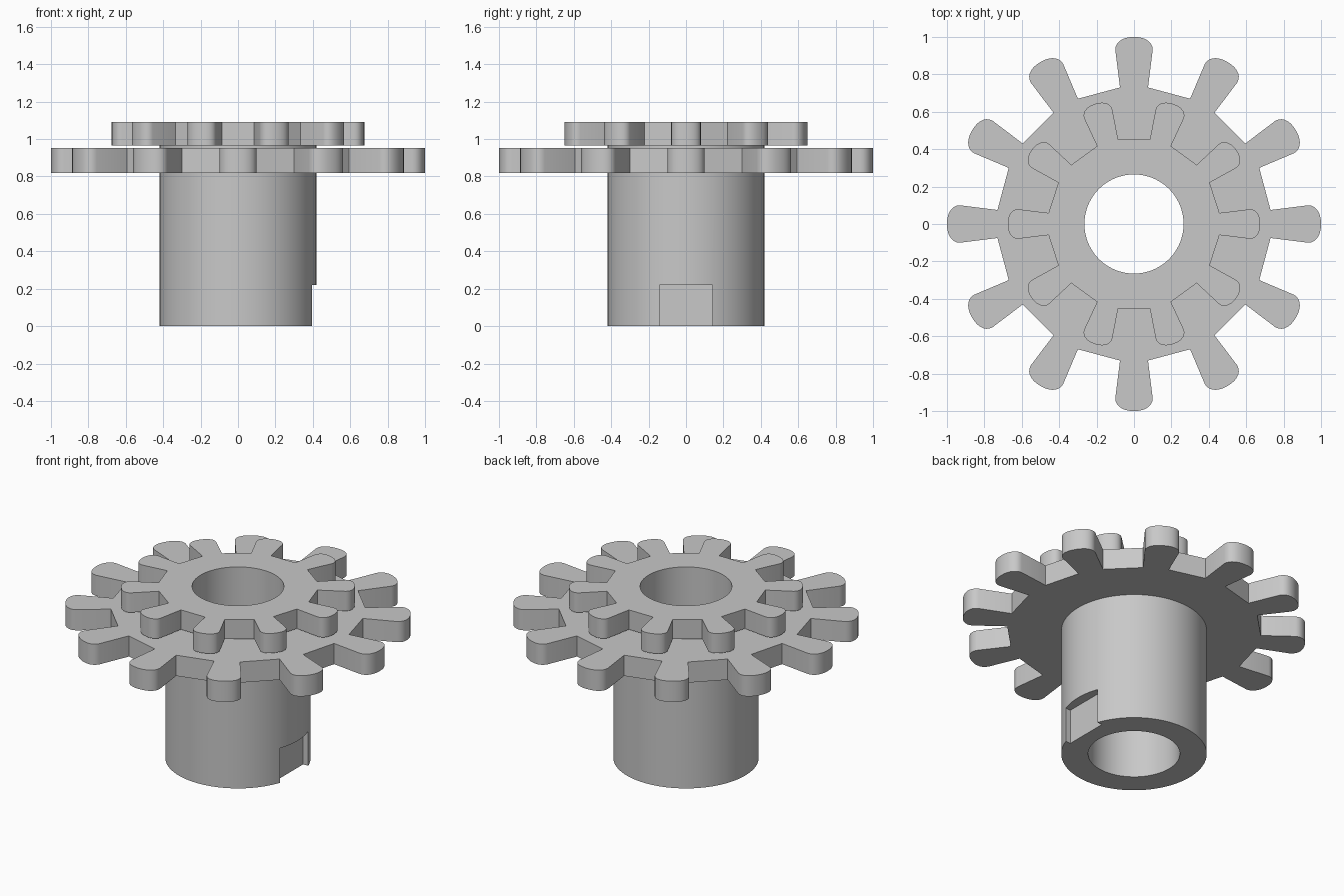
import bpy, bmesh, math
from mathutils import Matrix, Vector

cube = bpy.data.objects.get("Cube")
if cube:
    bpy.data.objects.remove(cube, do_unlink=True)

BORE, BARREL = 0.265, 0.42
SEGMENTS = 96

grey = bpy.data.materials.new("plain grey")
grey.use_nodes = True
colour = (0.58, 0.58, 0.58, 1)
grey.diffuse_color = colour
grey.node_tree.nodes["Principled BSDF"].inputs["Base Color"].default_value = colour


def circle(radius):
    steps = [math.tau * i / SEGMENTS for i in range(SEGMENTS)]
    return [(radius * math.cos(a), radius * math.sin(a)) for a in steps]


def gear_outline(teeth, root, root_half, shoulder, tip_half, tip, steps=7):
    """Flared teeth with rounded ends, joined by straight root edges."""
    side = [(root, root_half)]
    for i in range(steps + 1):
        t = math.pi / 2 * i / steps
        side.append((shoulder + (tip - shoulder) * math.sin(t) ** 0.9,
                     tip_half * max(math.cos(t), 0) ** 0.9))
    tooth = [(r, -w) for r, w in side] + side[-2::-1]
    points = []
    for k in range(teeth):
        turn = Matrix.Rotation(math.tau * k / teeth, 2)
        points += [tuple(turn @ Vector(p)) for p in tooth]
    return points


def ring_solid(name, outer, inner, bottom, top):
    """Extrude the area between two outlines."""
    bm = bmesh.new()
    edges = []
    for loop in (outer, inner):
        verts = [bm.verts.new((x, y, bottom)) for x, y in loop]
        edges += [bm.edges.new((v, verts[i - 1])) for i, v in enumerate(verts)]
    bmesh.ops.triangle_fill(bm, use_beauty=True, edges=edges, normal=(0, 0, 1))
    result = bmesh.ops.extrude_face_region(bm, geom=bm.faces[:], use_keep_orig=True)
    moved = [v for v in result["geom"] if isinstance(v, bmesh.types.BMVert)]
    bmesh.ops.translate(bm, verts=moved, vec=(0, 0, top - bottom))
    bmesh.ops.recalc_face_normals(bm, faces=bm.faces[:])
    mesh = bpy.data.meshes.new(name)
    bm.to_mesh(mesh)
    bm.free()
    mesh.materials.append(grey)
    obj = bpy.data.objects.new(name, mesh)
    bpy.context.collection.objects.link(obj)
    return obj


def activate(obj):
    bpy.ops.object.select_all(action='DESELECT')
    obj.select_set(True)
    bpy.context.view_layer.objects.active = obj


# Barrel and the two sprockets
barrel = ring_solid("barrel", circle(BARREL), circle(BORE), 0, 0.967)
large = ring_solid("large_sprocket", gear_outline(12, 0.73, 0.075, 0.93, 0.1, 1),
                   circle(BARREL - 0.01), 0.82, 0.952)
small = ring_solid("small_sprocket", gear_outline(10, 0.457, 0.059, 0.62, 0.079, 0.675),
                   circle(BORE), 0.967, 1.092)

# Key notch in the foot of the barrel
bpy.ops.mesh.primitive_cube_add(size=1, location=(0.46, 0, 0.06))
cutter = bpy.context.object
cutter.name = "notch_cutter"
cutter.scale = (0.2, 0.284, 0.32)
cutter.hide_render = True
cut = barrel.modifiers.new("notch", 'BOOLEAN')
cut.operation, cut.solver, cut.object = 'DIFFERENCE', 'EXACT', cutter
activate(barrel)
bpy.ops.object.modifier_apply(modifier=cut.name)
bpy.data.objects.remove(cutter, do_unlink=True)

# Round surfaces smooth, corners sharp
for part in (barrel, large, small):
    activate(part)
    bpy.ops.object.shade_smooth_by_angle(angle=math.radians(28))
